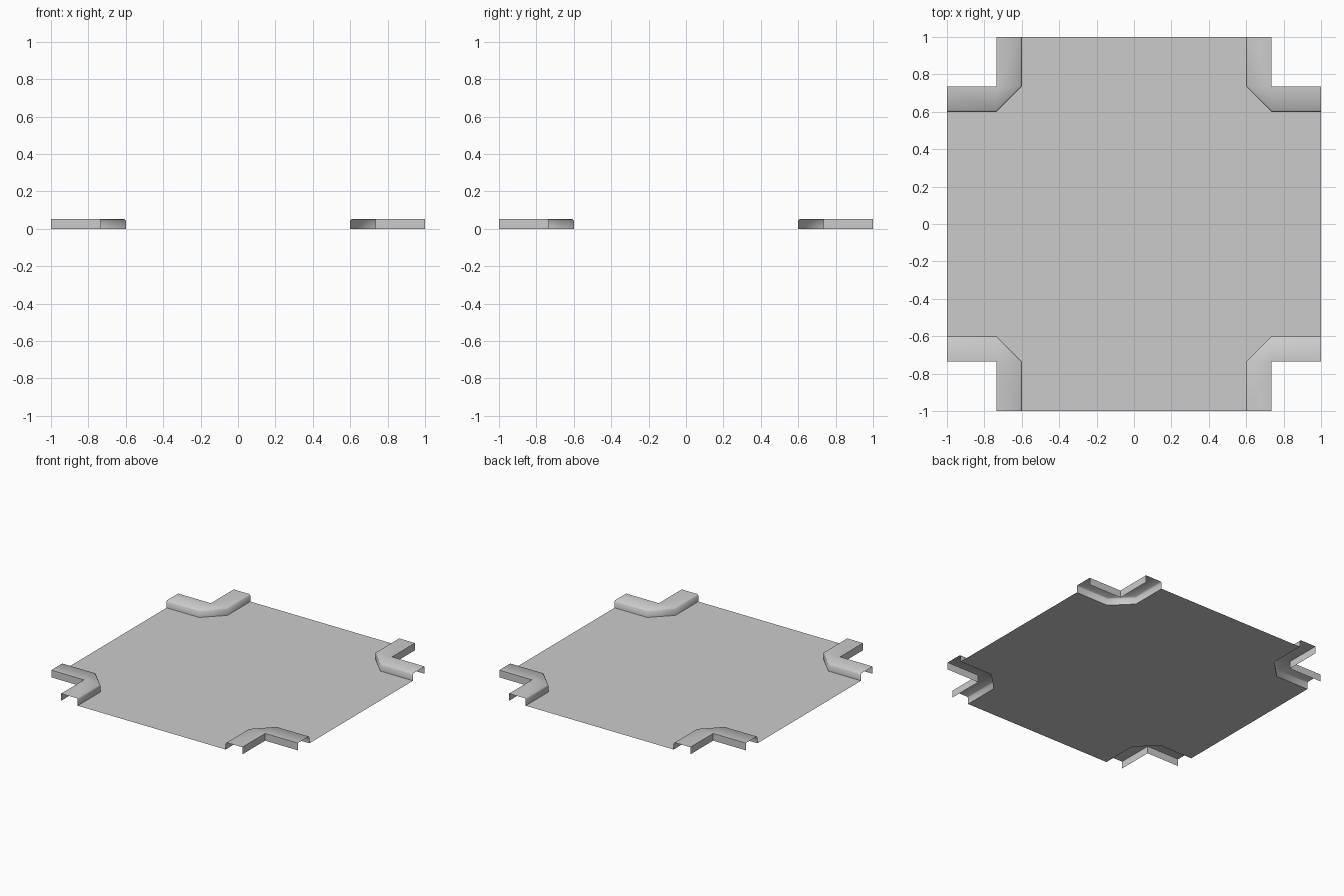
import bpy, bmesh

if "Cube" in bpy.data.objects:
    bpy.data.objects.remove(bpy.data.objects["Cube"])

INNER, OUTER, HEIGHT, ROUND = 0.60, 0.735, 0.053, 0.008


def make_object(name, bm):
    mesh = bpy.data.meshes.new(name)
    bm.to_mesh(mesh)
    bm.free()
    obj = bpy.data.objects.new(name, mesh)
    bpy.context.collection.objects.link(obj)
    return obj


def inner_path(d):
    """Chamfered kerb line of one corner, shifted outward by d."""
    k = 0.414 * d
    return [(INNER + d, 1), (INNER + d, OUTER + k), (OUTER + k, INNER + d), (1, INNER + d)]


# road surface: flat twelve-sided crossing between the kerbs
bm = bmesh.new()
base = inner_path(0)
outline = []
for sx, sy in ((1, 1), (1, -1), (-1, -1), (-1, 1)):
    pts = [(x * sx, y * sy, 0) for x, y in base]
    outline += pts if sx * sy > 0 else pts[::-1]
face = bm.faces.new([bm.verts.new(p) for p in outline])
face.normal_update()
if face.normal.z < 0:
    face.normal_flip()
make_object("road_surface", bm)

# kerb: open shell with road-side wall, eased edge, top and back wall
bm = bmesh.new()
back = [(OUTER, 1), (OUTER, OUTER), (OUTER, OUTER), (1, OUTER)]
rails = [(base, 0), (base, HEIGHT - ROUND), (inner_path(ROUND), HEIGHT), (back, HEIGHT), (back, 0)]
rows = [[bm.verts.new((x, y, z)) for x, y in path] for path, z in rails]
for a, b in zip(rows, rows[1:]):
    for i in range(3):
        bm.faces.new((a[i], a[i + 1], b[i + 1], b[i]))
bmesh.ops.remove_doubles(bm, verts=bm.verts, dist=0.0005)
bm.normal_update()
if sum(f.normal.z * f.calc_area() for f in bm.faces) < 0:
    bmesh.ops.reverse_faces(bm, faces=bm.faces)
kerb = make_object("corner_kerbs", bm)
bpy.context.view_layer.objects.active = kerb
kerb.select_set(True)
bpy.ops.object.shade_smooth_by_angle(angle=1.05)

# repeat the kerb on all four corners
mirror = kerb.modifiers.new("four_corners", 'MIRROR')
mirror.use_axis = (True, True, False)
